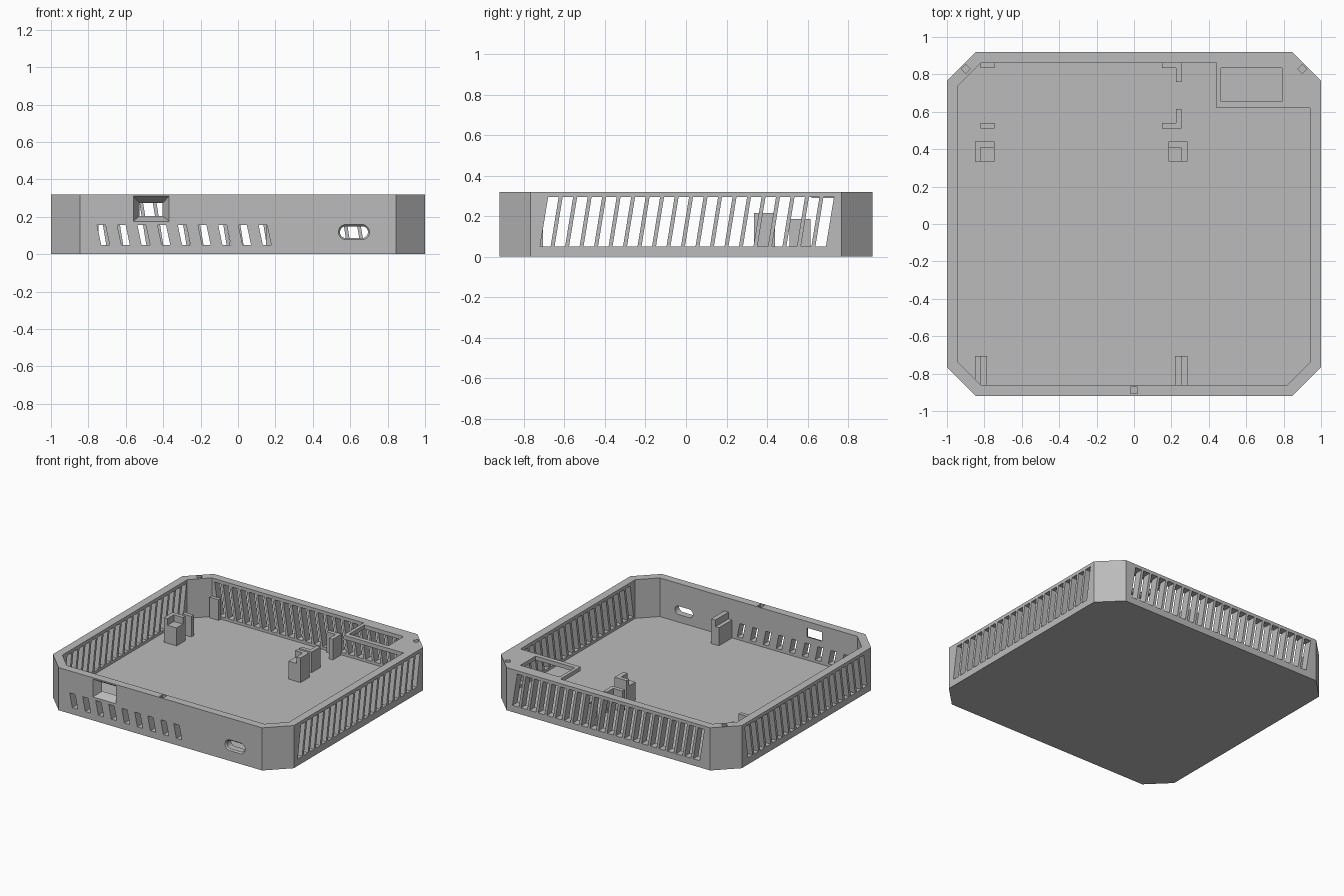
import bpy, bmesh, math

if "Cube" in bpy.data.objects:
    bpy.data.objects.remove(bpy.data.objects["Cube"])

H, FLOOR = 0.32, 0.03
grey = bpy.data.materials.new("light_grey")
grey.diffuse_color = (0.5, 0.5, 0.5, 1)
grey.use_nodes = True
grey.node_tree.nodes["Principled BSDF"].inputs["Base Color"].default_value = grey.diffuse_color


def make(name, loops):
    """One object from solids, each a pair of matching end loops."""
    bm = bmesh.new()
    for a, b in loops:
        va, vb = [bm.verts.new(p) for p in a], [bm.verts.new(p) for p in b]
        n = len(va)
        bm.faces.new(va)
        bm.faces.new(vb[::-1])
        for i in range(n):
            bm.faces.new((va[i], vb[i], vb[(i + 1) % n], va[(i + 1) % n]))
    bmesh.ops.recalc_face_normals(bm, faces=bm.faces)
    me = bpy.data.meshes.new(name)
    bm.to_mesh(me)
    bm.free()
    me.materials.append(grey)
    ob = bpy.data.objects.new(name, me)
    bpy.context.collection.objects.link(ob)
    return ob


def along_z(pts, z0, z1):
    return [(x, y, z0) for x, y in pts], [(x, y, z1) for x, y in pts]


def along_y(pts, y0, y1):
    return [(x, y0, z) for x, z in pts], [(x, y1, z) for x, z in pts]


def along_x(pts, x0, x1):
    return [(x0, y, z) for y, z in pts], [(x1, y, z) for y, z in pts]


def rect(x0, x1, y0, y1):
    return [(x0, y0), (x1, y0), (x1, y1), (x0, y1)]


def octagon(x, y, cx, cy):
    return [(cx, -y), (x, -cy), (x, cy), (cx, y),
            (-cx, y), (-x, cy), (-x, -cy), (-cx, -y)]


def slot(c, w, z0, z1, lean):
    """Slanted slot outline; lean shifts the top edge."""
    return [(c - w / 2 - lean / 2, z0), (c + w / 2 - lean / 2, z0),
            (c + w / 2 + lean / 2, z1), (c - w / 2 + lean / 2, z1)]


def cut(ob, loops):
    tool = make("cutter", loops)
    tool.hide_render = True
    mod = ob.modifiers.new("cut", 'BOOLEAN')
    mod.operation, mod.solver, mod.object = 'DIFFERENCE', 'EXACT', tool
    bpy.context.view_layer.objects.active = ob
    bpy.ops.object.modifier_apply(modifier=mod.name)
    bpy.data.objects.remove(tool)


def oval(grow):
    """Rounded port outline in x and z."""
    r = 0.032 + grow
    return [((0.663 if math.cos(a) > 0 else 0.577) + r * math.cos(a), 0.118 + r * math.sin(a))
            for a in [math.radians(11.25 + 22.5 * i) for i in range(16)]]


# Tray with chamfered corners
tray = make("tray", [along_z(octagon(1, 0.92, 0.845, 0.767), 0, H)])
cut(tray, [along_z(octagon(0.94, 0.86, 0.82, 0.74), FLOOR, H + 0.1)])

# Vent slots through side walls, back wall and front wall
PITCH = 0.0715
cut(tray, [along_x(slot((i - 9.5) * PITCH + 0.005, 0.052, 0.05, 0.295, 0.04), -1.1, 1.1)
           for i in range(20)])
cut(tray, [along_y(slot((i - 10.5) * PITCH, 0.052, 0.05, 0.295, -0.04), 0.8, 1.0)
           for i in range(22)])
cut(tray, [along_y(slot(-0.72 + 0.108 * i, 0.045, 0.05, 0.155, -0.022), -1.0, -0.8)
           for i in range(9)])

# Flared window and rounded port in the front wall
outer, inner = rect(-0.56, -0.368, 0.176, 0.31), rect(-0.525, -0.405, 0.206, 0.272)
cut(tray, [([(x, -0.9201, z) for x, z in outer], [(x, -0.859, z) for x, z in inner])])
cut(tray, [along_y(oval(0), -1, -0.8)])
cut(tray, [([(x, -0.9201, z) for x, z in oval(0.009)], [(x, -0.91, z) for x, z in oval(0)])])

# Pin holes in the rim
d = 0.024
cut(tray, [along_z(rect(-0.018, 0.018, -0.907, -0.871), 0.28, 0.4)] +
    [along_z([(s * 0.9 - d, 0.828), (s * 0.9, 0.828 - d), (s * 0.9 + d, 0.828), (s * 0.9, 0.828 + d)],
             0.28, 0.4) for s in (-1, 1)])

# Corner shelf with rectangular opening
shelf = make("corner_shelf", [along_z([(0.44, 0.62), (0.945, 0.62), (0.945, 0.745),
                                       (0.825, 0.865), (0.44, 0.865)], 0.29, H)])
cut(shelf, [along_z(rect(0.465, 0.79, 0.655, 0.835), 0.2, 0.4)])

# Board supports: tall guides with lower ledges
Z0, TALL, LEDGE = FLOOR - 0.01, 0.215, 0.165
for side, xo, xm, xi in (("left", -0.85, -0.82, -0.745), ("right", 0.285, 0.25, 0.185)):
    make(side + "_support_guide", [along_z(
        [(xo, 0.335), (xm, 0.335), (xm, 0.41), (xi, 0.41), (xi, 0.44), (xo, 0.44)], Z0, TALL)])
    make(side + "_support_ledge", [along_z(rect(xm, xi, 0.335, 0.41), Z0, LEDGE)])
for side, xo, xm, xi in (("left", -0.85, -0.82, -0.785), ("right", 0.285, 0.25, 0.22)):
    make(side + "_front_guide", [along_z(rect(xo, xm, -0.865, -0.705), Z0, TALL)])
    make(side + "_front_ledge", [along_z(rect(xm, xi, -0.865, -0.705), Z0, LEDGE)])

# Rear module clips
CLIP = 0.185
for name, y0, y1, ye in (("back", 0.865, 0.835, 0.76), ("middle", 0.51, 0.54, 0.615)):
    make(name + "_flat_clip", [along_z(rect(-0.82, -0.745, y0, y1), Z0, CLIP)])
    make(name + "_angle_clip", [along_z(
        [(0.15, y0), (0.255, y0), (0.255, ye), (0.225, ye), (0.225, y1), (0.15, y1)], Z0, CLIP)])
